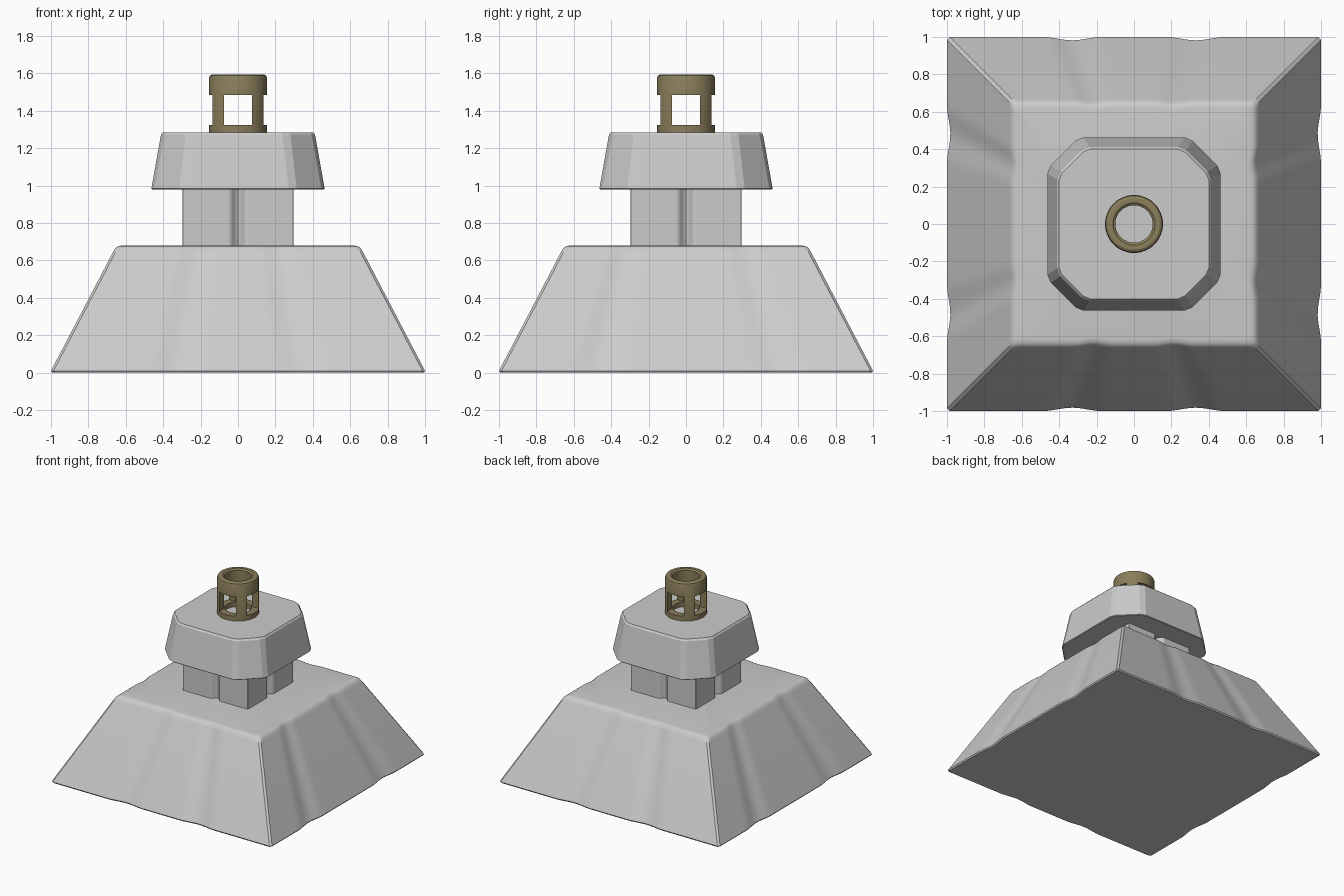
import bpy, bmesh
from math import pi, cos, sin

if "Cube" in bpy.data.objects:
    bpy.data.objects.remove(bpy.data.objects["Cube"])

def loft(name, rings, closed=False, angle=30):
    """Skin a list of equal-length point rings; cap the ends unless closed."""
    bm = bmesh.new()
    vs = [[bm.verts.new(p) for p in r] for r in rings]
    n = len(rings[0])
    for k in range(len(vs) if closed else len(vs) - 1):
        a, b = vs[k], vs[(k + 1) % len(vs)]
        for i in range(n):
            j = (i + 1) % n
            bm.faces.new((a[i], a[j], b[j], b[i]))
    if not closed:
        bm.faces.new(vs[0][::-1])
        bm.faces.new(vs[-1])
    bmesh.ops.recalc_face_normals(bm, faces=bm.faces)
    me = bpy.data.meshes.new(name)
    bm.to_mesh(me)
    bm.free()
    ob = bpy.data.objects.new(name, me)
    bpy.context.collection.objects.link(ob)
    smooth(ob, angle)
    return ob

def smooth(ob, angle):
    bpy.ops.object.select_all(action='DESELECT')
    bpy.context.view_layer.objects.active = ob
    ob.select_set(True)
    bpy.ops.object.shade_smooth_by_angle(angle=angle * pi / 180)

def turn(x, y, q):
    for _ in range(q):
        x, y = -y, x
    return x, y

def dented_square(h, z, dents, width, depth, corner, steps=60):
    """Square outline with soft dents; dents holds positions for the y and x sides."""
    pts = []
    for q in range(4):
        for i in range(steps + 1):
            t = (-1 + 2 * i / steps) * (h - corner) / h
            d = sum(depth * (0.5 + 0.5 * cos(pi * (t - c) / width))
                    for c in dents[q % 2] if abs(t - c) < width)
            pts.append((*turn(t * h, -h * (1 - d), q), z))
    return pts

# base: sloped block with worn sides and softened rim
base_dents = ((-0.33, 0.33), (-0.48, 0.48))
base_profile = [(0.993, 0), (1.0, 0.01), (0.67, 0.642), (0.656, 0.665),
                (0.64, 0.677), (0.62, 0.68)]
loft("base", [dented_square(h, z, base_dents, 0.16, 0.018, 0.014)
              for h, z in base_profile], angle=35)

# neck: square post with a groove down each side
loft("neck", [dented_square(0.296, z, ((0,), (0,)), 0.16, 0.13, 0.003)
              for z in (0.67, 0.99)], angle=40)

# cap: tapered octagon with bevelled upright edges
def octagon(h, c, z, b):
    corners = [turn(x, y, q) for q in range(4) for x, y in ((-c, -h), (c, -h))]
    pts = []
    for i, (x, y) in enumerate(corners):
        for nx, ny in (corners[i - 1], corners[(i + 1) % 8]):
            l = ((nx - x) ** 2 + (ny - y) ** 2) ** 0.5
            pts.append((x + (nx - x) * b / l, y + (ny - y) * b / l, z))
    return pts

loft("cap", [octagon(0.458, 0.293, 0.98, 0.025), octagon(0.463, 0.296, 0.985, 0.025),
             octagon(0.412, 0.262, 1.272, 0.025), octagon(0.402, 0.255, 1.285, 0.025)],
     angle=15)

# lantern: hollow tube with window openings cut through both ways
tube_profile = [(0.10, 1.28), (0.155, 1.28), (0.155, 1.575), (0.150, 1.588),
                (0.138, 1.595), (0.113, 1.595), (0.10, 1.585)]
lantern = loft("lantern", [[(r * cos(2 * pi * i / 48), r * sin(2 * pi * i / 48), z)
                            for i in range(48)] for r, z in tube_profile], closed=True)
for sx, sy in ((0.15, 0.6), (0.6, 0.15)):
    bpy.ops.mesh.primitive_cube_add(size=1, location=(0, 0, 1.405))
    cutter = bpy.context.object
    cutter.name = "window_cutter"
    cutter.scale = (sx, sy, 0.16)
    cutter.hide_render = True
    bpy.context.view_layer.update()
    mod = lantern.modifiers.new("windows", 'BOOLEAN')
    mod.operation, mod.solver, mod.object = 'DIFFERENCE', 'EXACT', cutter
    bpy.context.view_layer.objects.active = lantern
    bpy.ops.object.modifier_apply(modifier=mod.name)
    bpy.data.objects.remove(cutter)
smooth(lantern, 30)
bronze = bpy.data.materials.new("bronze")
bronze.diffuse_color = (0.26, 0.21, 0.105, 1)
bronze.use_nodes = True
bronze.node_tree.nodes["Principled BSDF"].inputs["Base Color"].default_value = bronze.diffuse_color
lantern.data.materials.clear()
lantern.data.materials.append(bronze)
